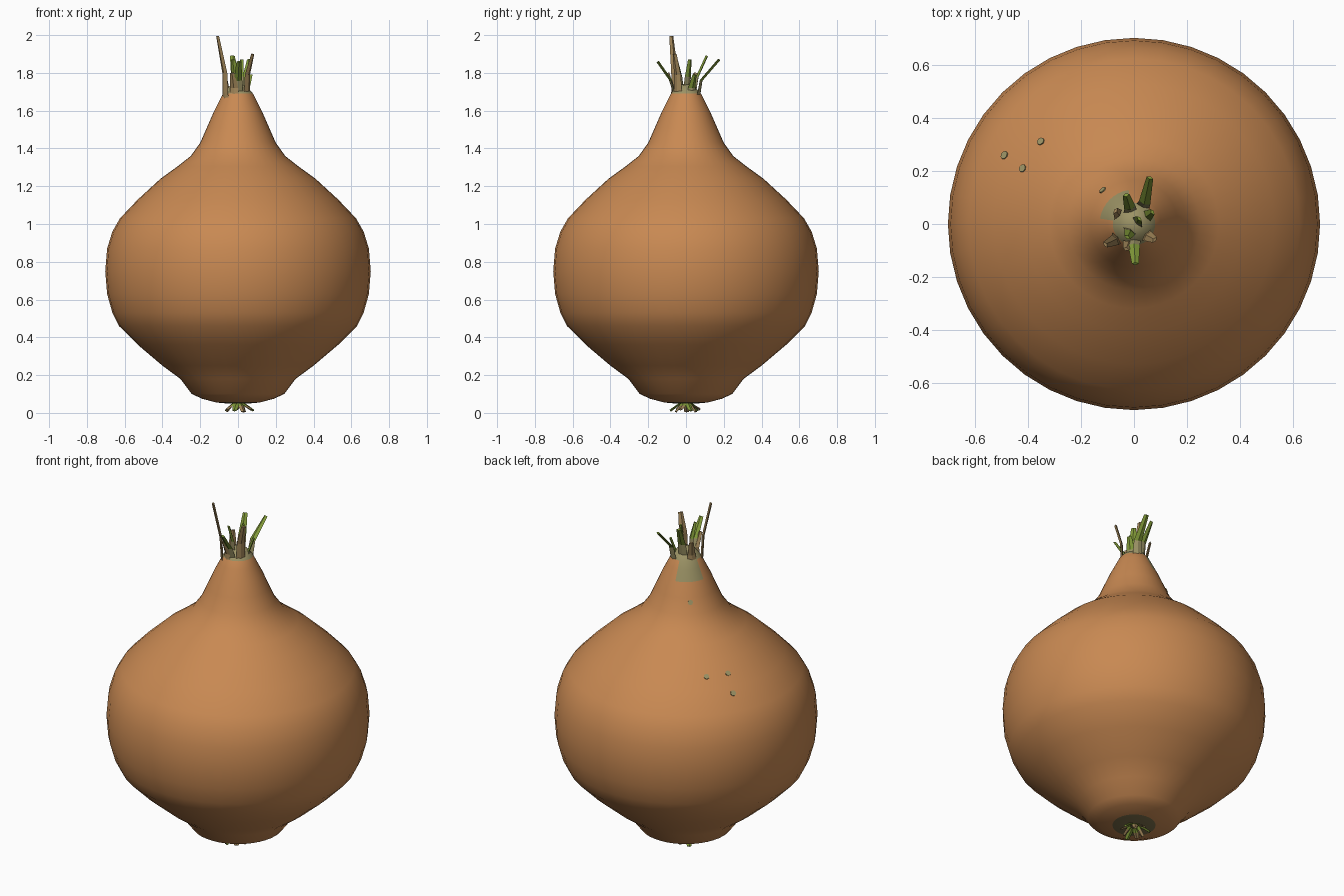
import bpy, bmesh, math
from mathutils import Vector

if "Cube" in bpy.data.objects:
    bpy.data.objects.remove(bpy.data.objects["Cube"])


def material(name, r, g, b):
    m = bpy.data.materials.new(name)
    m.diffuse_color = (r, g, b, 1)
    m.use_nodes = True
    m.node_tree.nodes["Principled BSDF"].inputs["Base Color"].default_value = m.diffuse_color
    return m


SKIN = material("orange brown skin", 0.58, 0.25, 0.085)
SAGE = material("grey green patch", 0.33, 0.29, 0.13)
TAN = material("dry tan", 0.36, 0.24, 0.10)
GREEN = material("leaf green", 0.22, 0.32, 0.04)
DARK = material("dark root patch", 0.20, 0.16, 0.07)


def make(name, bm, mats, smooth=True):
    bmesh.ops.recalc_face_normals(bm, faces=bm.faces)
    me = bpy.data.meshes.new(name)
    bm.to_mesh(me)
    bm.free()
    for m in mats:
        me.materials.append(m)
    for p in me.polygons:
        p.use_smooth = smooth
    ob = bpy.data.objects.new(name, me)
    bpy.context.collection.objects.link(ob)
    return ob


# Onion bulb: lathed profile (radius, height)
PROFILE = [(0.06, 0.05), (0.115, 0.055), (0.19, 0.075), (0.245, 0.10), (0.305, 0.18),
           (0.40, 0.25), (0.53, 0.36), (0.63, 0.46), (0.665, 0.53), (0.693, 0.63),
           (0.703, 0.75), (0.693, 0.87), (0.665, 0.96), (0.625, 1.03), (0.53, 1.13),
           (0.41, 1.24), (0.32, 1.305), (0.25, 1.36), (0.20, 1.43), (0.165, 1.51),
           (0.13, 1.59), (0.10, 1.65), (0.08, 1.69), (0.045, 1.73)]
N = 40
bm = bmesh.new()
rings = [[bm.verts.new((r * math.cos(math.tau * i / N), r * math.sin(math.tau * i / N), z))
          for i in range(N)] for r, z in PROFILE]
for a, b in zip(rings, rings[1:]):
    for i in range(N):
        j = (i + 1) % N
        bm.faces.new((a[i], a[j], b[j], b[i]))
for ring, z in ((rings[0], 0.048), (rings[-1], 1.745)):
    tip = bm.verts.new((0, 0, z))
    for i in range(N):
        bm.faces.new((ring[i], ring[(i + 1) % N], tip))
for f in bm.faces:
    c = f.calc_center_median()
    back_left = (c.y - c.x) / max(math.hypot(c.x, c.y), 1e-4)
    if c.z > 1.67 or (c.z > 1.61 and back_left > 1.1):
        f.material_index = 1
    elif c.z < 0.054:
        f.material_index = 2
make("onion_bulb", bm, [SKIN, SAGE, DARK])


def radius_slope(z):
    for (r0, z0), (r1, z1) in zip(PROFILE, PROFILE[1:]):
        if z0 <= z <= z1:
            return r0 + (r1 - r0) * (z - z0) / (z1 - z0), (r1 - r0) / (z1 - z0)


# Small pale blemishes on the back left of the skin
for k, (x, y, z, s) in enumerate([(-0.49, 0.26, 1.105, 0.016), (-0.42, 0.21, 1.185, 0.015),
                                  (-0.35, 0.31, 1.185, 0.015), (-0.12, 0.13, 1.49, 0.014)]):
    r, slope = radius_slope(z)
    d = Vector((x, y, 0)).normalized()
    n = Vector((d.x, d.y, -slope)).normalized()
    bm = bmesh.new()
    bmesh.ops.create_cone(bm, cap_ends=True, segments=8, radius1=s, radius2=s, depth=0.008)
    ob = make("blemish_%d" % k, bm, [SAGE], False)
    ob.location = d * r + Vector((0, 0, z))
    ob.rotation_euler = n.to_track_quat('Z', 'Y').to_euler()


def blade(name, pts, widths, mats, thick=0.014):
    """Flat tapered strip with a folded diamond section; first span uses mats[0]."""
    pts = [Vector(p) for p in pts]
    out = Vector((pts[-1].x, pts[-1].y, 0)).normalized()
    side = Vector((-out.y, out.x, 0))
    bm = bmesh.new()
    rows = []
    for i, (p, w) in enumerate(zip(pts, widths)):
        t = (pts[min(i + 1, len(pts) - 1)] - pts[max(i - 1, 0)]).normalized()
        n = side.cross(t)
        h = thick / 2
        rows.append([bm.verts.new(p + q) for q in
                     (side * w / 2, n * h, -side * w / 2, -n * h)])
    for s, (a, b) in enumerate(zip(rows, rows[1:])):
        for i in range(4):
            j = (i + 1) % 4
            bm.faces.new((a[i], a[j], b[j], b[i])).material_index = min(s, 1)
    bm.faces.new(rows[0])
    bm.faces.new(rows[-1]).material_index = 1
    make(name, bm, mats, False)


# Sprouts: base, middle, tip, colour of the outer part
SPROUTS = [
    ((-0.065, -0.05, 1.62), (-0.07, -0.06, 1.80), (-0.108, -0.078, 1.995), TAN),
    ((0.045, -0.04, 1.63), (0.05, -0.045, 1.79), (0.078, -0.06, 1.90), TAN),
    ((0.03, 0.06, 1.64), (0.04, 0.08, 1.76), (0.06, 0.175, 1.87), GREEN),
    ((-0.015, 0.04, 1.66), (-0.015, 0.06, 1.78), (-0.03, 0.11, 1.89), GREEN),
    ((0.0, -0.05, 1.66), (0.0, -0.08, 1.76), (0.005, -0.15, 1.86), GREEN),
    ((-0.02, -0.02, 1.68), (-0.015, -0.03, 1.78), (-0.025, -0.05, 1.87), GREEN),
    ((0.01, 0.0, 1.68), (0.015, 0.01, 1.78), (0.02, 0.02, 1.87), GREEN),
    ((0.055, 0.03, 1.64), (0.05, 0.03, 1.72), (0.07, 0.045, 1.79), GREEN),
    ((-0.07, 0.03, 1.63), (-0.06, 0.035, 1.72), (-0.07, 0.05, 1.80), TAN),
    ((-0.02, -0.075, 1.62), (-0.02, -0.07, 1.72), (-0.03, -0.095, 1.80), TAN),
]
for k, (a, b, c, m) in enumerate(SPROUTS):
    blade("sprout_%d" % k, (a, b, c), (0.055, 0.045, 0.026),
          [TAN if m is TAN else SAGE, m])

# Root tuft: short blades curling out under the bulb
for k in range(9):
    ang = math.tau * k / 9 + 0.3
    reach = (0.085, 0.06, 0.075)[k % 3]
    drop = (0.012, 0.006, 0.018)[k % 3]
    c, s = math.cos(ang), math.sin(ang)
    blade("root_%d" % k, ((0.012 * c, 0.012 * s, 0.06),
                          (reach * 0.6 * c, reach * 0.6 * s, 0.036),
                          (reach * c, reach * s, drop)),
          (0.022, 0.032, 0.024), [GREEN, TAN if k % 3 else GREEN], 0.012)
